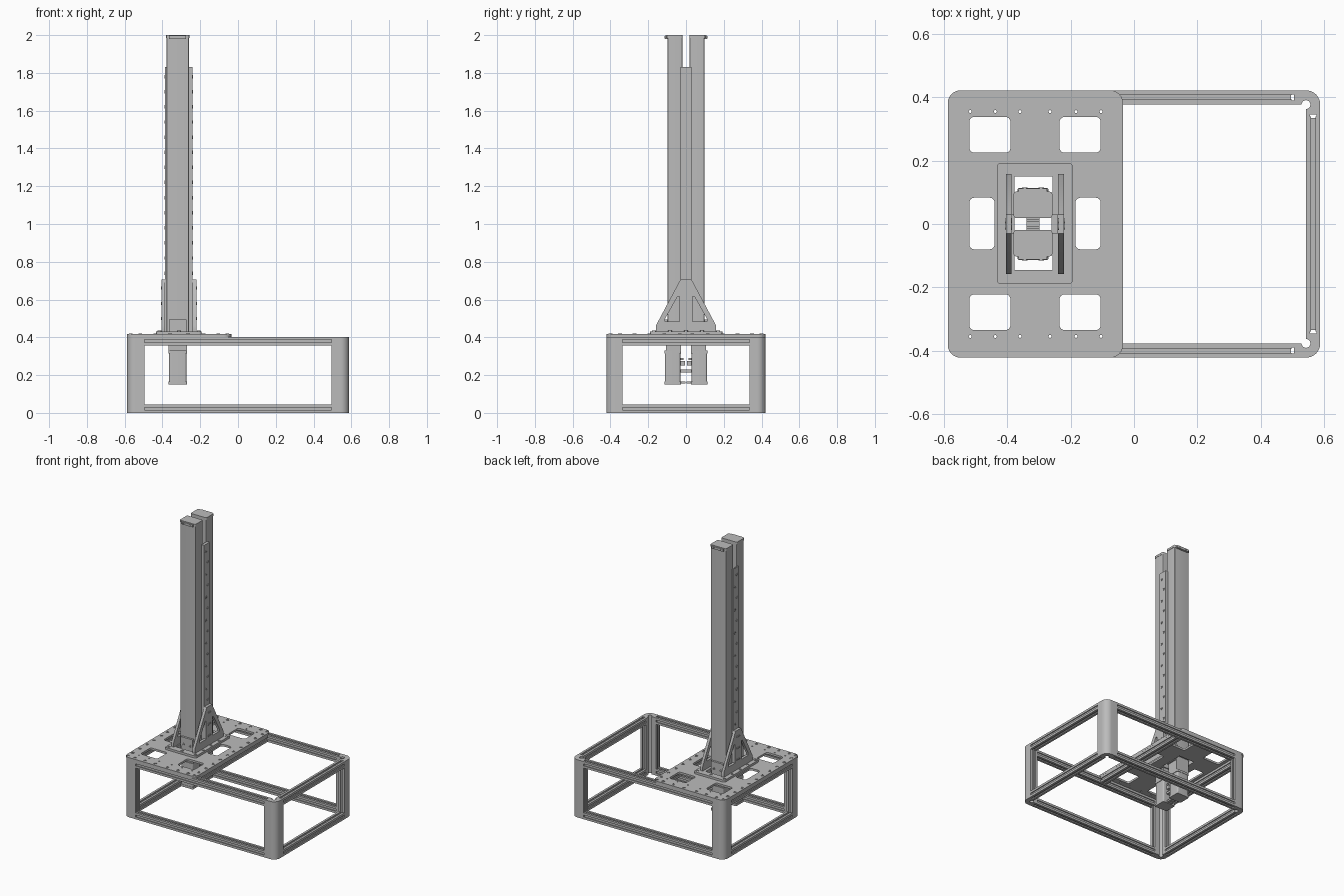
import bpy, bmesh
from math import cos, sin, radians
from mathutils import Vector

cube = bpy.data.objects.get("Cube")
if cube:
    bpy.data.objects.remove(cube, do_unlink=True)

grey = bpy.data.materials.new("aluminium grey")
grey.use_nodes = True
grey.diffuse_color = (0.5, 0.5, 0.5, 1)
grey.node_tree.nodes["Principled BSDF"].inputs["Base Color"].default_value = (0.5, 0.5, 0.5, 1)

AXES = {"x": lambda u, v, w: Vector((w, u, v)),
        "y": lambda u, v, w: Vector((u, w, v)),
        "z": lambda u, v, w: Vector((u, v, w))}
parts = []


def arc(cx, cy, r, a0, a1, n):
    steps = [radians(a0 + (a1 - a0) * i / n) for i in range(n + 1)]
    return [(cx + r * cos(a), cy + r * sin(a)) for a in steps]


def circle(cx, cy, r, n=12):
    return arc(cx, cy, r, 0, 360, n)[:-1]


def rect(x0, x1, y0, y1, r=0.0):
    if not r:
        return [(x0, y0), (x1, y0), (x1, y1), (x0, y1)]
    return (arc(x1 - r, y1 - r, r, 0, 90, 6) + arc(x0 + r, y1 - r, r, 90, 180, 6)
            + arc(x0 + r, y0 + r, r, 180, 270, 6) + arc(x1 - r, y0 + r, r, 270, 360, 6))


def prism(bm, axis, lo, hi, outline, holes=()):
    """Extrude an outline with holes along an axis."""
    to3d = AXES[axis]
    edges = []
    for loop in [outline, *holes]:
        verts = [bm.verts.new(to3d(u, v, lo)) for u, v in loop]
        edges += [bm.edges.new((verts[i - 1], verts[i])) for i in range(len(verts))]
    fill = bmesh.ops.triangle_fill(bm, edges=edges, use_beauty=True, normal=to3d(0, 0, 1))
    faces = [g for g in fill["geom"] if isinstance(g, bmesh.types.BMFace)]
    top = bmesh.ops.extrude_face_region(bm, geom=faces)["geom"]
    bmesh.ops.translate(bm, vec=to3d(0, 0, hi - lo),
                        verts=[g for g in top if isinstance(g, bmesh.types.BMVert)])


def part(name, *solids):
    """Make one object out of several prisms."""
    bm = bmesh.new()
    for solid in solids:
        prism(bm, *solid)
    bmesh.ops.recalc_face_normals(bm, faces=bm.faces)
    mesh = bpy.data.meshes.new(name)
    bm.to_mesh(mesh)
    bm.free()
    mesh.materials.append(grey)
    obj = bpy.data.objects.new(name, mesh)
    bpy.context.collection.objects.link(obj)
    parts.append(obj)
    return obj


def bolt(axis, u, v, lo, hi, r=0.01):
    return (axis, lo, hi, circle(u, v, r), [circle(u, v, r * 0.5, 6)])


# Slotted frame rails
H, MOUTH, LIP, WIDE, DEEP = 0.0225, 0.007, 0.004, 0.010, 0.010
GROOVE = [(MOUTH, 0), (MOUTH, LIP), (WIDE, LIP), (WIDE, DEEP),
          (-WIDE, DEEP), (-WIDE, LIP), (-MOUTH, LIP), (-MOUTH, 0)]


def rail_profile(cu, cv):
    pts = []
    side = [(H, H)] + [(a, H - d) for a, d in GROOVE]
    for c, s in ((1, 0), (0, 1), (-1, 0), (0, -1)):
        pts += [(cu + c * a - s * b, cv + s * a + c * b) for a, b in side]
    return pts


X, Y, TOP = 0.588, 0.422, 0.403
XE, YE = 0.495, 0.335
for level, z in (("lower", H), ("upper", TOP - H)):
    for s, end, flank in ((-1, "front", "right"), (1, "back", "left")):
        part(f"{level}_{end}_rail", ("x", -XE, XE, rail_profile(s * (Y - H), z)))
        part(f"{level}_{flank}_rail", ("y", -YE, YE, rail_profile(s * (X - H), z)))
part("middle_cross_rail", ("y", -Y + 2 * H, Y - 2 * H, rail_profile(-0.058, TOP - H)))

# Rounded angle posts with slotted ends
xi, yi, R = X - 2 * H, Y - 2 * H, 0.045
post = [(XE, Y)] + arc(X - R, Y - R, R, 90, 0, 10) + [(X, YE)]
post += [(X - H + a, YE + d) for a, d in GROOVE]
post += [(xi, YE)] + arc(xi, yi, 0.014, -90, 180, 12) + [(XE, yi)]
post += [(XE + d, Y - H - a) for a, d in GROOVE]
for sx, flank in ((-1, "right"), (1, "left")):
    for sy, end in ((-1, "front"), (1, "back")):
        part(f"{end}_{flank}_post", ("z", 0, TOP, [(sx * x, sy * y) for x, y in post]))

# Deck plate with windows and screw holes
deck_x = [-0.517, -0.438, -0.36, -0.265, -0.183, -0.104]
deck_y = [0.35, 0.273, 0.194, 0.115, 0.033]
DECK = 0.417
well = rect(-0.378, -0.257, -0.145, 0.15)
holes = [well]
for x0, x1 in ((-0.52, -0.39), (-0.235, -0.105)):
    holes += [rect(x0, x1, 0.225, 0.338, 0.016), rect(x0, x1, -0.335, -0.222, 0.016)]
for x0, x1 in ((-0.52, -0.44), (-0.185, -0.105)):
    holes.append(rect(x0, x1, -0.08, 0.083, 0.016))
holes += [circle(x, s * 0.355, 0.005, 8) for x in deck_x for s in (-1, 1)]
part("deck_plate", ("z", TOP, DECK, rect(-X, -0.035, -Y, Y, 0.04), holes))

spots = [(x, s * 0.4) for x in deck_x + [-0.568, -0.057] for s in (-1, 1)]
spots += [(x, s * y) for x in (-0.568, -0.057) for y in deck_y for s in (-1, 1)]
part("deck_bolts", *[bolt("z", x, y, DECK, DECK + 0.003) for x, y in spots])

# Column base plate
BASE = 0.432
part("base_plate", ("z", DECK, BASE, rect(-0.433, -0.193, -0.19, 0.193, 0.014), [well]))
spots = [(x, y) for x in (-0.416, -0.208) for y in (-0.17, -0.085, 0, 0.085, 0.17)]
spots += [(-0.312, -0.17), (-0.312, 0.17)]
part("base_bolts", *[bolt("z", x, y, BASE, BASE + 0.003) for x, y in spots])

# Twin columns with caps, foot plates and motors
CX = -0.319
for s, end in ((-1, "front"), (1, "back")):
    def box(x0, x1, y0, y1, r=0.0):
        return rect(x0, x1, min(s * y0, s * y1), max(s * y0, s * y1), r)

    part(f"{end}_column", ("z", BASE - 0.03, 1.985, box(-0.378, -0.26, 0.019, 0.098, 0.004)))
    part(f"{end}_column_cap",
         ("z", 1.985, 2.0, box(-0.38, -0.258, 0.019, 0.102, 0.008)),
         ("z", 1.98, 1.997, box(CX - 0.045, CX + 0.045, 0.098, 0.112)))
    part(f"{end}_foot_plate",
         ("z", BASE, 0.495, box(CX - 0.046, CX + 0.046, 0.098, 0.112)))
    face = sorted((s * 0.112, s * 0.115))
    part(f"{end}_column_bolts",
         *[bolt("y", CX + d, z, *face, r) for d in (-0.026, 0.026)
           for z, r in ((0.446, 0.009), (1.988, 0.006))])

    b0, b1 = CX - 0.049, CX + 0.049
    part(f"{end}_motor",
         ("z", 0.325, BASE, box(b0, b1, 0.026, 0.106)),
         ("z", 0.165, 0.325, box(b0 + 0.003, b1 - 0.003, 0.03, 0.112, 0.01)),
         ("z", 0.15, 0.165, box(b0, b1, 0.027, 0.114, 0.006)),
         ("z", 0.315, 0.33, box(b0, b1, 0.027, 0.114, 0.006)))
    part(f"{end}_motor_plugs",
         *[("z", z, z + h, box(CX - 0.02, CX + 0.02, d, 0.032))
           for z, h, d in ((0.155, 0.012, 0.002), (0.215, 0.015, 0.0),
                           (0.25, 0.025, 0.006), (0.28, 0.01, 0.014))])

# Side strips and triangular brackets
outline = [(-0.158, BASE), (0.158, BASE), (0.158, 0.465), (0.03, 0.705),
           (-0.03, 0.705), (-0.158, 0.465)]
windows = [[(s * 0.035, 0.485), (s * 0.11, 0.485), (s * 0.11, 0.5), (s * 0.045, 0.615),
            (s * 0.035, 0.615)] for s in (-1, 1)]
for flank, s, inner, face, outer in (("right", -1, -0.378, -0.386, -0.404),
                                     ("left", 1, -0.26, -0.24, -0.221)):
    part(f"{flank}_strip", ("x", *sorted((inner, face)), rect(-0.03, 0.03, BASE, 1.832)))
    part(f"{flank}_bracket", ("x", *sorted((face, outer)), outline, windows))
    rows = [((-1) ** (i + 1 + (i > 13)) * 0.01 * -1, 0.74 + 0.08 * i) for i in range(14)]
    part(f"{flank}_strip_bolts",
         *[bolt("x", y, z, *sorted((face, face + s * 0.003)), 0.009) for y, z in rows])
    part(f"{flank}_bracket_bolts",
         *[bolt("x", d, z, *sorted((outer, outer + s * 0.003)), 0.008)
           for z in (0.5, 0.58, 0.66) for d in (-0.01, 0.01)])

# Smooth the round edges only
bpy.ops.object.select_all(action="DESELECT")
for obj in parts:
    obj.select_set(True)
bpy.context.view_layer.objects.active = parts[0]
bpy.ops.object.shade_smooth_by_angle(angle=radians(35))
